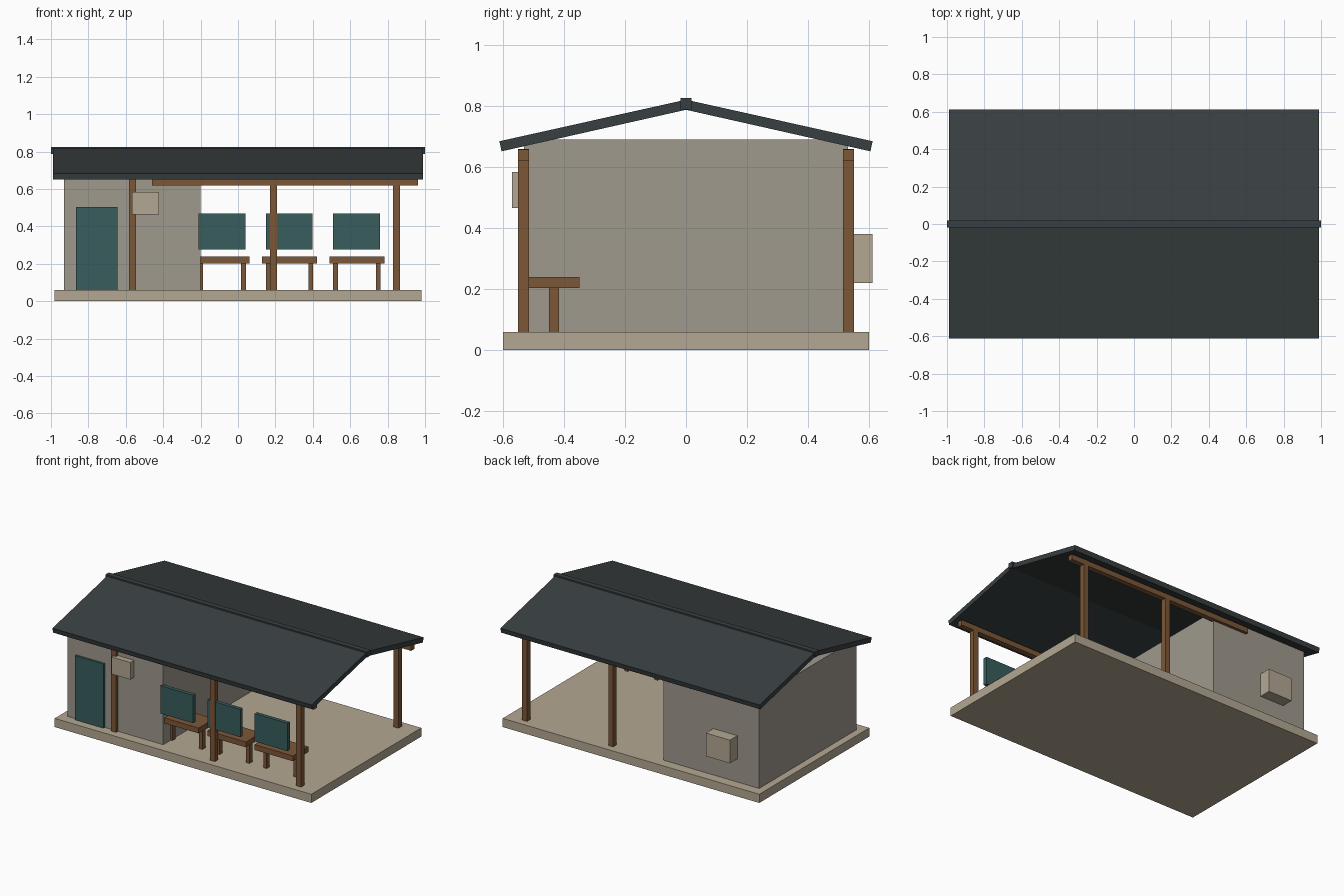
import bpy
import bmesh

if "Cube" in bpy.data.objects:
    bpy.data.objects.remove(bpy.data.objects["Cube"])


def material(name, rgb):
    m = bpy.data.materials.new(name)
    m.diffuse_color = (*rgb, 1)
    m.use_nodes = True
    m.node_tree.nodes["Principled BSDF"].inputs["Base Color"].default_value = m.diffuse_color
    return m


concrete = material("concrete", (0.45, 0.39, 0.29))
plaster = material("plaster", (0.35, 0.32, 0.27))
wood = material("wood", (0.20, 0.095, 0.04))
teal = material("teal", (0.04, 0.11, 0.11))
dark = material("dark_roofing", (0.04, 0.05, 0.052))


def finish(name, bm, mat):
    bmesh.ops.recalc_face_normals(bm, faces=bm.faces)
    me = bpy.data.meshes.new(name)
    bm.to_mesh(me)
    bm.free()
    me.materials.append(mat)
    ob = bpy.data.objects.new(name, me)
    bpy.context.collection.objects.link(ob)
    return ob


def box(name, x, y, z, mat):
    """Box from (min, max) ranges on each axis."""
    bm = bmesh.new()
    bmesh.ops.create_cube(bm, size=1)
    for v in bm.verts:
        v.co = [sum(r) / 2 + c * (r[1] - r[0]) for r, c in zip((x, y, z), v.co)]
    return finish(name, bm, mat)


def extrude_x(name, profile, x0, x1, mat):
    """Extrude a closed (y, z) profile along x."""
    bm = bmesh.new()
    face = bm.faces.new([bm.verts.new((x0, y, z)) for y, z in profile])
    ext = bmesh.ops.extrude_face_region(bm, geom=[face])["geom"]
    bmesh.ops.translate(bm, vec=(x1 - x0, 0, 0),
                        verts=[g for g in ext if isinstance(g, bmesh.types.BMVert)])
    return finish(name, bm, mat)


def span(centre, width):
    return (centre - width / 2, centre + width / 2)


# Floor slab and enclosed room
FLOOR = 0.06
box("floor_slab", (-0.98, 0.98), (-0.6, 0.6), (0, FLOOR), concrete)
box("room_walls", (-0.93, -0.2), (-0.53, 0.53), (FLOOR, 0.69), plaster)
box("door", (-0.865, -0.645), (-0.545, -0.52), (FLOOR, 0.503), teal)
box("wall_sign", (-0.567, -0.423), (-0.57, -0.53), (0.465, 0.583), concrete)
box("rear_unit", (-0.763, -0.58), (0.53, 0.611), (0.22, 0.38), concrete)

# Posts and eave beams
for side, y, xs in (("front", -0.532, (-0.565, 0.19, 0.848)),
                    ("back", 0.532, (0.19, 0.848))):
    for x in xs:
        box(side + "_post", span(x, 0.037), span(y, 0.037), (FLOOR, 0.658), wood)
    box(side + "_beam", (-0.46, 0.963), span(y, 0.036), (0.62, 0.657), wood)

# Benches with the panels above them
for x in (-0.085, 0.275, 0.635):
    box("bench_seat", span(x, 0.294), (-0.517, -0.348), (0.203, 0.24), wood)
    for s in (-1, 1):
        box("bench_leg", span(x + s * 0.114, 0.025), span(-0.4325, 0.032),
            (FLOOR, 0.205), wood)
    box("display_panel", span(x - 0.001, 0.25), (-0.545, -0.519), (0.278, 0.47), teal)

# Gable roof and ridge cap
for side, s in (("front", -1), ("back", 1)):
    extrude_x(side + "_roof",
              [(0, 0.787), (s * 0.604, 0.651), (s * 0.611, 0.684), (0, 0.82)],
              -0.99, 0.99, dark)
box("ridge_cap", (-1, 1), (-0.018, 0.018), (0.788, 0.826), dark)
